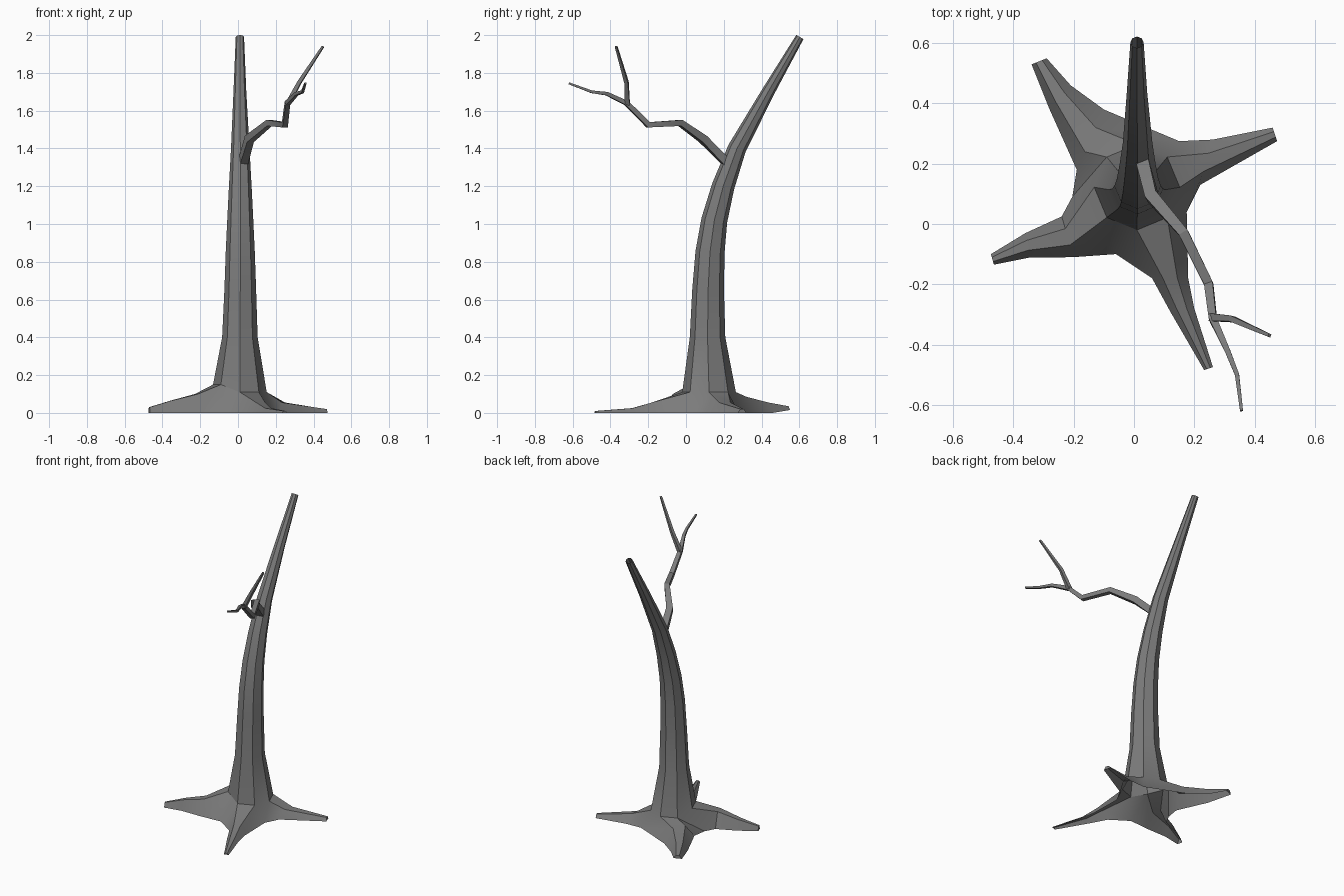
import bpy, bmesh
from math import cos, sin, pi, radians
from mathutils import Vector

if "Cube" in bpy.data.objects:
    bpy.data.objects.remove(bpy.data.objects["Cube"])

bark = bpy.data.materials.new("dark_bark")
bark.diffuse_color = (.2, .2, .2, 1)
bark.use_nodes = True
bark.node_tree.nodes["Principled BSDF"].inputs["Base Color"].default_value = bark.diffuse_color


def tube(bm, pts, n, ref=None, phase=0.0, caps=True):
    """Loft n-sided rings along (x, y, z, radius) points; return the rings."""
    c = [Vector(p[:3]) for p in pts]
    rings = []
    for i, p in enumerate(pts):
        a = (c[i] - c[i - 1]).normalized() if i else Vector()
        b = (c[i + 1] - c[i]).normalized() if i < len(c) - 1 else Vector()
        t = (a + b).normalized()
        u = Vector(ref) if ref else t.cross(Vector((0, 0, 1))).normalized()
        v = t.cross(u)
        rings.append([bm.verts.new(c[i] + p[3] * (u * cos(k * 2 * pi / n + phase)
                      + v * sin(k * 2 * pi / n + phase))) for k in range(n)])
    for r, s in zip(rings, rings[1:]):
        for k in range(n):
            j = (k + 1) % n
            bm.faces.new((r[k], r[j], s[j], s[k]))
    if caps:
        bm.faces.new(rings[-1])
        bm.faces.new(rings[0][::-1])
    return rings


def finish(bm, name):
    bmesh.ops.recalc_face_normals(bm, faces=bm.faces)
    me = bpy.data.meshes.new(name)
    bm.to_mesh(me)
    bm.free()
    me.materials.append(bark)
    ob = bpy.data.objects.new(name, me)
    bpy.context.collection.objects.link(ob)
    bpy.ops.object.select_all(action='DESELECT')
    ob.select_set(True)
    bpy.context.view_layer.objects.active = ob
    bpy.ops.object.shade_smooth_by_angle(angle=radians(30))


# Trunk: eight-sided, leaning back, open at both ends
bm = bmesh.new()
trunk = [(.01, .122, .11, .142), (.01, .114, .4, .094), (.012, .117, .65, .084),
         (.012, .127, .85, .077), (.012, .15, 1.02, .069), (.012, .197, 1.2, .060),
         (.012, .27, 1.4, .049), (.01, .435, 1.7, .034), (.01, .603, 1.99, .022)]
ring = tube(bm, trunk, 8, ref=(1, 0, 0), caps=False)[0]
for k, v in enumerate(ring):
    v.co.z = .15 if k in (4, 5) else .11

# Roots: valley points on the ground, and flared arms between them
valley = [bm.verts.new(p) for p in
          ((.175, .04, 0), (.15, .275, 0), (-.205, .09, 0), (-.06, -.1, 0))]
# each arm station: right xy, left xy, ridge height, ground height
arms = [
    [(.22, .13, .26, .28, .055, 0), (.475, .275, .46, .32, .02, 0)],
    [(-.1, .38, -.19, .18, .085, 0), (-.21, .46, -.28, .38, .055, 0),
     (-.29, .55, -.34, .53, .035, .015)],
    [(-.24, .025, -.2, -.11, .1, 0), (-.36, -.03, -.35, -.112, .065, 0),
     (-.475, -.1, -.465, -.135, .03, 0)],
    [(.06, -.18, .18, -.18, .055, 0), (.12, -.29, .2, -.28, .025, 0),
     (.233, -.485, .262, -.475, .01, 0)],
]
for i, arm in enumerate(arms):
    a, b = ring[2 * i], ring[2 * i + 1]
    nxt = valley[(i + 1) % 4]
    prev = [valley[i], a, b, nxt]
    for rx, ry, lx, ly, h, g in arm:
        R, L = Vector((rx, ry, g)), Vector((lx, ly, g))
        up = Vector((0, 0, h - g))
        cur = [bm.verts.new(q) for q in
               (R, R.lerp(L, .3) + up, R.lerp(L, .7) + up, L)]
        for k in range(3):
            bm.faces.new((prev[k], cur[k], cur[k + 1], prev[k + 1]))
        prev = cur
    bm.faces.new(prev)
    # gusset between this arm and the next
    bm.faces.new((b, nxt, ring[(2 * i + 2) % 8]))
finish(bm, "trunk_and_roots")

# Branch
bm = bmesh.new()
tube(bm, [(.025, .22, 1.32, .031), (.06, .09, 1.45, .029), (.165, -.03, 1.535, .023),
          (.248, -.2, 1.525, .021), (.262, -.315, 1.64, .018), (.31, -.42, 1.69, .013),
          (.342, -.5, 1.7, .010), (.357, -.62, 1.745, .007)], 4, phase=pi / 4)
finish(bm, "branch")

# Twig forking off the branch
bm = bmesh.new()
tube(bm, [(.26, -.31, 1.63, .018), (.325, -.315, 1.75, .014),
          (.45, -.37, 1.94, .008)], 4, phase=pi / 4)
finish(bm, "twig")
